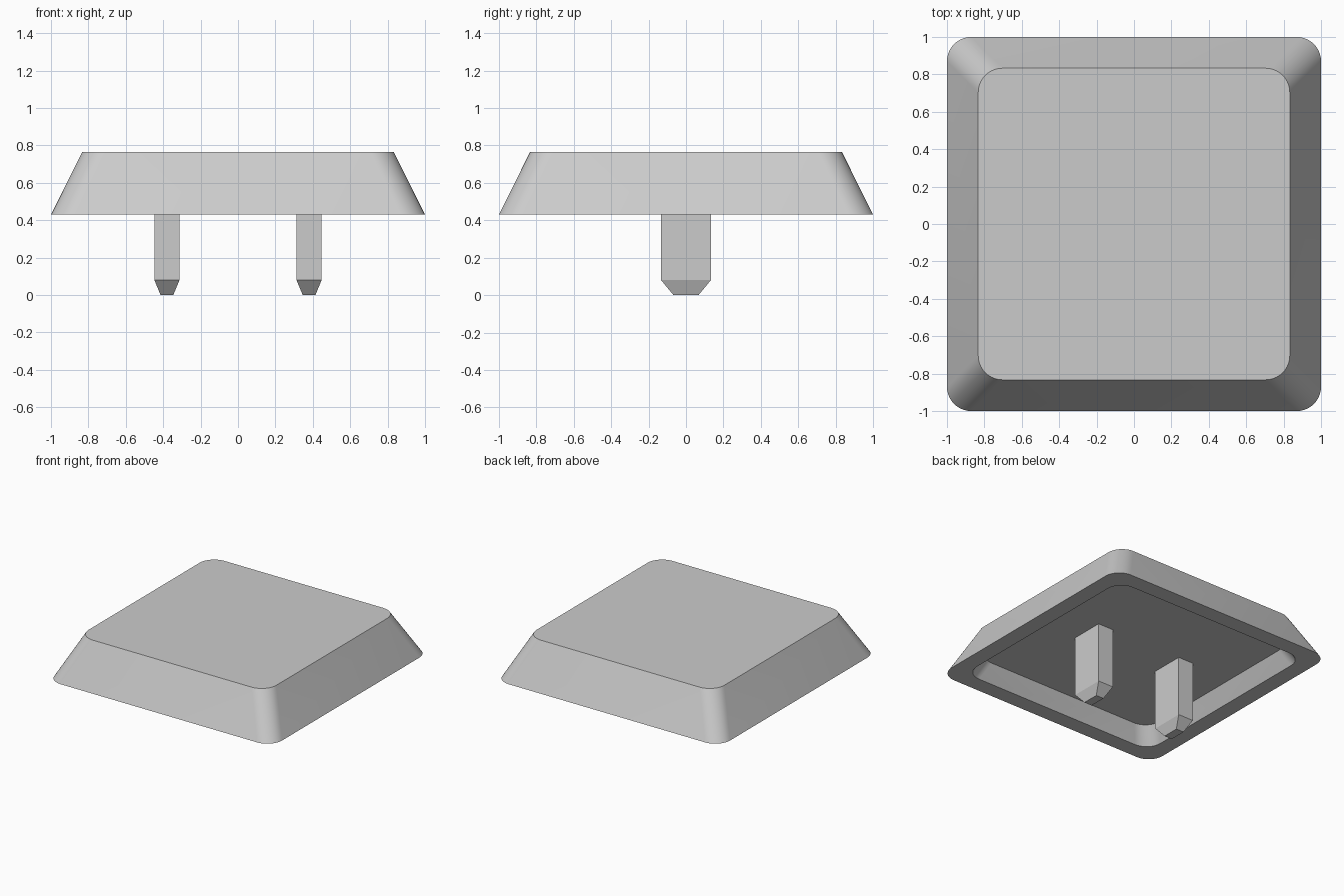
import bpy
import bmesh
from math import cos, sin, pi, radians

cube = bpy.data.objects.get("Cube")
if cube:
    bpy.data.objects.remove(cube, do_unlink=True)

grey = bpy.data.materials.new("light_grey_plastic")
grey.use_nodes = True
colour = (0.6, 0.6, 0.6, 1)
grey.diffuse_color = colour
grey.node_tree.nodes["Principled BSDF"].inputs["Base Color"].default_value = colour


def rounded_square(half, radius, z, steps=10):
    """Outline of a square with rounded corners, counter-clockwise."""
    points = []
    for corner in range(4):
        mid = pi / 4 + corner * pi / 2
        cx = (half - radius) * (1 if cos(mid) > 0 else -1)
        cy = (half - radius) * (1 if sin(mid) > 0 else -1)
        for i in range(steps + 1):
            a = corner * pi / 2 + i / steps * pi / 2
            points.append((cx + radius * cos(a), cy + radius * sin(a), z))
    return points


def rectangle(cx, hx, hy, z):
    return [(cx + hx, hy, z), (cx - hx, hy, z), (cx - hx, -hy, z), (cx + hx, -hy, z)]


def loft(name, outlines, smooth=False):
    """Bridge matching outlines in order and close both ends."""
    bm = bmesh.new()
    rings = [[bm.verts.new(p) for p in outline] for outline in outlines]
    for low, high in zip(rings, rings[1:]):
        for i in range(len(low)):
            j = (i + 1) % len(low)
            bm.faces.new((low[i], low[j], high[j], high[i]))
    bm.faces.new(rings[0][::-1])
    bm.faces.new(rings[-1])
    bmesh.ops.recalc_face_normals(bm, faces=bm.faces)
    mesh = bpy.data.meshes.new(name)
    bm.to_mesh(mesh)
    bm.free()
    mesh.materials.append(grey)
    obj = bpy.data.objects.new(name, mesh)
    bpy.context.collection.objects.link(obj)
    if smooth:
        bpy.ops.object.select_all(action="DESELECT")
        obj.select_set(True)
        bpy.context.view_layer.objects.active = obj
        bpy.ops.object.shade_smooth_by_angle(angle=radians(30))
    return obj


# Hollow cap: cavity ceiling, inner rim, outer rim, top
BASE, TOP, CEILING = 0.43, 0.765, 0.56
CORNER = 0.13
loft("cap_shell", [
    rounded_square(0.805, CORNER, CEILING),
    rounded_square(0.87, CORNER, BASE),
    rounded_square(1.0, CORNER, BASE),
    rounded_square(0.833, CORNER, TOP),
], smooth=True)

# Two mounting pegs with tapered tips
for side, name in ((1, "left_peg"), (-1, "right_peg")):
    x = side * 0.38
    loft(name, [
        rectangle(x, 0.034, 0.067, 0),
        rectangle(x, 0.067, 0.133, 0.08),
        rectangle(x, 0.067, 0.133, CEILING + 0.005),
    ])
